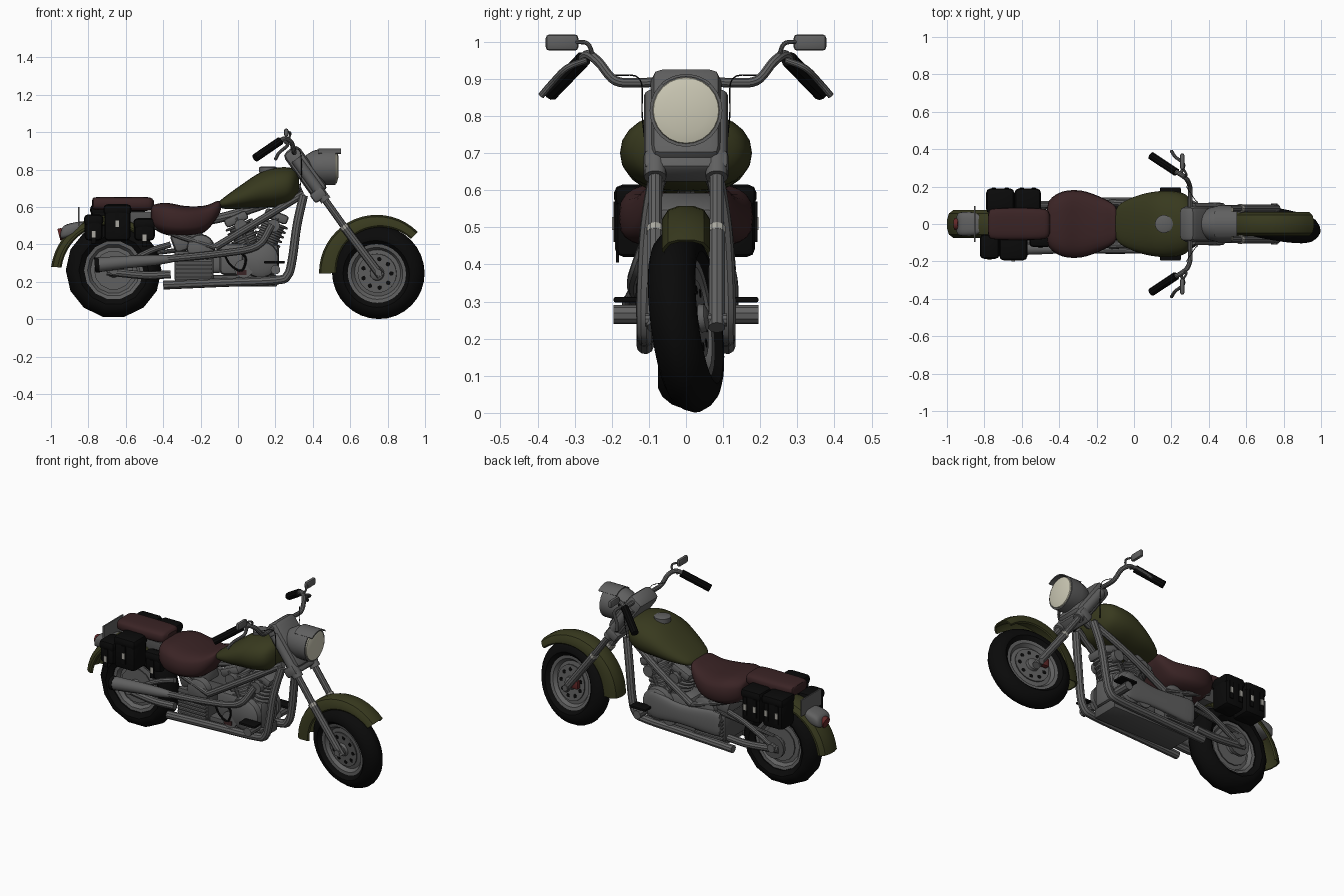
import bpy, bmesh
from math import sin, cos, pi, radians
from mathutils import Vector, Matrix

cube = bpy.data.objects.get("Cube")
if cube:
    bpy.data.objects.remove(cube, do_unlink=True)


def material(name, *rgb):
    mat = bpy.data.materials.new(name)
    mat.use_nodes = True
    mat.diffuse_color = (*rgb, 1)
    mat.node_tree.nodes["Principled BSDF"].inputs["Base Color"].default_value = (*rgb, 1)
    return mat


steel = material("steel grey", .118, .118, .118)
iron = material("dark iron", .085, .085, .085)
olive = material("olive paint", .039, .041, .013)
leather = material("brown leather", .042, .017, .018)
black = material("black rubber", .003, .003, .003)
glass = material("cream glass", .6, .58, .46)
bright = material("bright metal", .4, .39, .35)
red = material("red lens", .12, .02, .02)
parts = []


def finish(name, bm, mat):
    bmesh.ops.recalc_face_normals(bm, faces=bm.faces[:])
    mesh = bpy.data.meshes.new(name)
    bm.to_mesh(mesh)
    bm.free()
    mesh.materials.append(mat)
    obj = bpy.data.objects.new(name, mesh)
    bpy.context.collection.objects.link(obj)
    parts.append(obj)
    return obj


def loft(name, rings, mat, closed=False):
    """Skin a row of closed rings, capped unless the row itself closes."""
    bm = bmesh.new()
    rows = [[bm.verts.new(p) for p in ring] for ring in rings]
    pairs = list(zip(rows, rows[1:])) + ([(rows[-1], rows[0])] if closed else [])
    for a, b in pairs:
        for i in range(len(a)):
            bm.faces.new((a[i - 1], a[i], b[i], b[i - 1]))
    if not closed:
        bm.faces.new(rows[0])
        bm.faces.new(rows[-1])
    return finish(name, bm, mat)


def spline(points, steps=5):
    p = [Vector(q) for q in points]
    if len(p) < 3:
        return p
    p = [p[0] * 2 - p[1]] + p + [p[-1] * 2 - p[-2]]
    out = []
    for a, b, c, d in zip(p, p[1:], p[2:], p[3:]):
        for i in range(steps):
            t = i / steps
            out.append((b * 2 + (c - a) * t + (a * 2 - b * 5 + c * 4 - d) * t * t
                        + (b * 3 - a - c * 3 + d) * t ** 3) * .5)
    return out + [p[-2]]


def tube(name, points, radius, mat=steel, sides=10):
    """Round sweep; a list of radii gives a turned shape."""
    turned = isinstance(radius, list)
    path = [Vector(p) for p in points] if turned else spline(points)
    radii = radius if turned else [radius] * len(path)
    rings, u = [], None
    for i, p in enumerate(path):
        t = (path[min(i + 1, len(path) - 1)] - path[max(i - 1, 0)]).normalized()
        u = t.orthogonal().normalized() if u is None else (u - t * u.dot(t)).normalized()
        v = t.cross(u)
        rings.append([p + (u * cos(k * 2 * pi / sides) + v * sin(k * 2 * pi / sides)) * radii[i]
                      for k in range(sides)])
    return loft(name, rings, mat)


def finned(name, a, b, count, wide, narrow):
    a, b = Vector(a), Vector(b)
    points, radii = [], []
    for i in range(count):
        for f, r in ((.02, narrow), (.1, wide), (.5, wide), (.58, narrow)):
            points.append(a.lerp(b, (i + f) / count))
            radii.append(r)
    return tube(name, points, radii, steel, 16)


def box(name, centre, size, mat=steel, bevel=.01, tilt=0):
    bm = bmesh.new()
    bmesh.ops.create_cube(bm, size=1)
    bmesh.ops.scale(bm, vec=size, verts=bm.verts[:])
    if bevel:
        bmesh.ops.bevel(bm, geom=bm.edges[:], offset=bevel, segments=2, profile=.5, affect='EDGES')
    bm.transform(Matrix.Translation(centre) @ Matrix.Rotation(radians(tilt), 4, 'Y'))
    return finish(name, bm, mat)


def body(name, sections, mat, power=.8, sides=24):
    """Rounded shape along x from (x, low, high, half width) sections."""
    def bend(c):
        return abs(c) ** power * (1 if c > 0 else -1)
    rings = []
    for x, low, high, half in spline(sections, 4):
        rings.append([(x, half * bend(cos(k * 2 * pi / sides)),
                       (low + high) / 2 + (high - low) / 2 * bend(sin(k * 2 * pi / sides)))
                      for k in range(sides)])
    return loft(name, rings, mat)


def fender(name, cx, cz, start, end, outer, inner, half):
    """Arched guard; both radii run from a start value to an end value."""
    rings = []
    for i in range(19):
        f = i / 18
        a = radians(start + (end - start) * f)
        r0 = inner[0] + (inner[1] - inner[0]) * f
        r1 = outer[0] + (outer[1] - outer[0]) * f
        arch = [(half, r0), (half, r1 - .035), (half * .75, r1 - .01), (half * .3, r1)]
        arch += [(-y, r) for y, r in reversed(arch)]
        arch += [(y * .9, r - .008) for y, r in reversed(arch)]
        rings.append([(cx + r * cos(a), y, cz + r * sin(a)) for y, r in arch])
    return loft(name, rings, olive)


def wheel(name, place, radius, half, sides, holes):
    def lathe(part, profile, mat, closed=False):
        rings = [[(r * cos(k * 2 * pi / sides), y, r * sin(k * 2 * pi / sides))
                  for k in range(sides)] for y, r in profile]
        loft(name + part, rings, mat, closed).matrix_world = place
    side = [(half * .7, .158), (half, radius - .07), (half, radius - .055),
            (half * .85, radius - .032), (half * .5, radius - .01), (half * .12, radius)]
    lathe("_tyre", side + [(-y, r) for y, r in reversed(side)], black, True)
    rim = [(.062, .02), (.055, .035), (.03, .042), (.022, .125), (.042, .14), (.046, .165)]
    lathe("_rim", rim + [(-y, r) for y, r in reversed(rim)], steel)
    for s in (-1, 1):
        lathe("_brake_disc", [(s * .034, .105), (s * .04, .105)], steel)
        for k in range(holes):
            a = k * 2 * pi / holes
            x, z = .078 * cos(a), .078 * sin(a)
            tube(name + "_disc_hole", [(x, s * .039, z), (x, s * .042, z)], .012, black, 8).matrix_world = place


# Wheels, the front one turned a little on the steering axis
steer = Matrix.Rotation(radians(-12), 4, Vector((-.58, 0, .81)))
wheel("front_wheel", Matrix.Translation((.75, 0, .25)) @ steer, .25, .064, 32, 9)
wheel("rear_wheel", Matrix.Translation((-.665, 0, .262)), .256, .075, 14, 0)
fender("front_fender", .745, .25, 45, 181, (.306, .312), (.262, .225), .064)
fender("rear_fender", -.665, .262, 50, 177, (.272, .335), (.23, .287), .075)

# Tank and seats
body("fuel_tank", [(-.1, .6, .63, .07), (-.07, .59, .655, .11), (.02, .59, .72, .152),
                   (.12, .595, .785, .174), (.21, .6, .81, .176), (.28, .62, .81, .155),
                   (.315, .66, .79, .1), (.325, .69, .75, .04)], olive, .9)
tube("tank_cap", [(.16, 0, .785), (.16, 0, .812), (.16, 0, .817)], [.048, .048, .035], steel, 20)
body("saddle", [(-.465, .53, .59, .07), (-.45, .485, .612, .13), (-.38, .45, .622, .174),
                (-.28, .445, .605, .178), (-.18, .465, .607, .145), (-.11, .545, .632, .105),
                (-.09, .59, .625, .07)], leather, .64)
body("pillion_seat", [(-.78, .595, .635, .05), (-.76, .585, .652, .08), (-.62, .58, .653, .085),
                      (-.48, .58, .652, .08), (-.45, .595, .635, .05)], leather, .6)
box("seat_base", (-.46, 0, .53), (.5, .1, .09), iron)

# Saddlebags with lids, straps and buckles
near_bags = ((-.772, .095, .55, .182), (-.645, .14, .605, .19), (-.5, .11, .53, .12))
far_bags = ((-.715, .14, .605, .186), (-.568, .13, .605, .186))
for s, side, bags in ((-1, "near", near_bags), (1, "far", far_bags)):
    for x, wide, top, edge in bags:
        y, depth = s * (edge + .06) / 2, edge - .06
        box(side + "_bag", (x, y, (top + .42) / 2), (wide, depth, top - .42), black, .022)
        box(side + "_bag_lid", (x, y, top - .02), (wide + .01, depth + .008, .06), black, .022)
        for strap in ([-.25, .25] if s > 0 else [0]):
            at = x + strap * wide
            box(side + "_bag_strap", (at, s * (edge + .002), top - .09), (.025, .008, .11), black, 0)
            box(side + "_bag_buckle", (at, s * (edge + .007), top - .095), (.02, .005, .035), bright, 0)

# Tail lamp and plate
body("tail_lamp", [(-.95, .435, .46, .04), (-.93, .43, .5, .062), (-.86, .445, .52, .062),
                   (-.81, .49, .52, .045)], steel, .6)
tube("tail_lens", [(-.935, 0, .458), (-.958, 0, .452)], .032, red, 14)
box("tail_plate", (-.852, 0, .55), (.008, .19, .1), steel, 0)

# Steering head, headlight and visor
box("fork_shroud", (.36, 0, .79), (.1, .19, .29), steel, .03, -35.6)
box("lower_clamp", (.43, 0, .665), (.08, .23, .06), steel, .015, -35.6)
tube("headlight_shell", [(.36, 0, .815), (.4, 0, .815), (.45, 0, .815), (.522, 0, .815)],
     [.06, .085, .098, .098], steel, 24)
tube("headlight_lens", [(.515, 0, .815), (.528, 0, .815), (.536, 0, .815)], [.092, .088, .06], glass, 24)
arc = [radians(50 + 8 * k) for k in range(11)]
loft("headlight_visor", [[(x, r * cos(a), .81 + r * sin(a)) for r, way in ((.103, 1), (.096, -1))
                          for a in arc[::way]] for x in (.43, .552)], steel)

# Everything that stands on both sides
for s, side in ((-1, "near"), (1, "far")):
    tube(side + "_fork_cover", [(.31, s * .083, .855), (.47, s * .083, .635)], .03, steel, 14)
    tube(side + "_fork_leg", [(.45, s * .083, .66), (.6, s * .083, .45)], .019)
    tube(side + "_fork_slider", [(.57, s * .083, .49), (.765, s * .083, .23)], .023)
    tube(side + "_fork_ring", [(.562, s * .083, .5), (.574, s * .083, .484)], .024, bright)
    tube(side + "_front_axle", [(.75, s * .03, .25), (.75, s * .11, .25)], .018)
    tube(side + "_handlebar", [(.3, 0, .895), (.3, s * .12, .89), (.3, s * .19, .895),
                               (.285, s * .235, .945), (.25, s * .265, .965), (.21, s * .285, .945)], .013)
    tube(side + "_grip", [(.225, s * .277, .953), (.092, s * .365, .862)], .022, black)
    tube(side + "_lever", [(.25, s * .27, .95), (.265, s * .32, .93), (.22, s * .36, .89),
                           (.2, s * .39, .855)], .009)
    tube(side + "_mirror_stem", [(.27, s * .25, .96), (.28, s * .265, .995), (.26, s * .3, 1)], .006)
    box(side + "_mirror", (.258, s * .334, .998), (.022, .088, .044), steel, .01)
    tube(side + "_cable", [(.28, s * .2, .91), (.33, s * .125, .9), (.34, s * .118, .8),
                           (.33, s * .105, .68)], .002, black, 6)
    tube(side + "_down_tube", [(.35, s * .075, .66), (.315, s * .1, .5), (.29, s * .11, .32),
                               (.265, s * .11, .235), (.2, s * .11, .208), (-.1, s * .11, .195),
                               (-.4, s * .11, .182)], .024)
    tube(side + "_diagonal_tube", [(.35, s * .06, .67), (.12, s * .1, .53), (-.12, s * .115, .385)], .02)
    tube(side + "_rear_tube", [(-.12, s * .115, .385), (-.3, s * .1, .44), (-.45, s * .095, .5)], .016)
    tube(side + "_swingarm", [(-.7, s * .095, .255), (-.5, s * .1, .235), (-.36, s * .1, .24)], .022)
    tube(side + "_swingarm_brace", [(-.66, s * .095, .262), (-.48, s * .1, .36), (-.36, s * .1, .4)], .016)
    tube(side + "_rear_axle", [(-.665, s * .03, .262), (-.665, s * .125, .262)], .025)
    tube(side + "_foot_peg", [(.2, s * .1, .265), (.2, s * .195, .265)], .026)
    box(side + "_footboard", (.195, s * .16, .305), (.11, .07, .014), black, .004)
    # Engine side covers
    tube(side + "_crank_cover", [(.12, s * .08, .32), (.12, s * .115, .32), (.12, s * .13, .32)],
         [.1, .095, .07], steel, 20)
    tube(side + "_cam_cover", [(.03, s * .08, .27), (.03, s * .125, .27)], .05, steel, 16)
    tube(side + "_clutch_cover", [(-.2, s * .07, .38), (-.2, s * .11, .38), (-.2, s * .12, .38)],
         [.075, .07, .05], steel, 18)
    for k in range(6):
        box(side + "_gearbox_rib", (-.235, s * .112, .225 + k * .022), (.19, .016, .01), steel, 0)
    for x, lean in ((.015, -.09), (.19, .07)):
        tube(side + "_pushrod", [(.1 + lean * .3, s * .075, .37), (x + lean * .3, s * .07, .54)], .01)
        tube(side + "_intake", [(x, s * .04, .5), (x, s * .1, .5)], .034, steel, 14)

# Engine and gearbox
box("gearbox", (-.235, 0, .285), (.21, .21, .16), iron, .012)
box("crankcase", (.06, 0, .32), (.32, .16, .17), steel, .03)
box("sump", (-.06, 0, .205), (.54, .17, .06), iron, .008)
box("oil_tank", (-.27, 0, .43), (.17, .17, .11), steel, .025, -20)
finned("rear_cylinder", (.07, 0, .36), (.0, 0, .52), 7, .078, .06)
finned("front_cylinder", (.13, 0, .36), (.2, 0, .53), 7, .078, .06)
box("rear_cylinder_head", (-.01, 0, .535), (.13, .15, .05), steel, .015, -24)
box("front_cylinder_head", (.205, 0, .55), (.13, .15, .05), steel, .015, 22)
tube("backbone", [(.34, 0, .7), (.1, 0, .6), (-.15, 0, .53), (-.45, 0, .5)], .025)
tube("wiring", [(-.08, -.12, .36), (-.04, -.128, .29), (.02, -.13, .26), (.04, -.13, .33),
                (-.02, -.125, .37)], .006, black, 6)
box("brake_caliper", (.7, .075, .275), (.045, .03, .05), red, .006)
box("timing_badge", (.02, -.127, .25), (.05, .006, .025), leather, 0)

# Exhaust and the drive cover opposite
tube("exhaust_pipe", [(.18, -.09, .5), (.1, -.13, .39), (-.1, -.14, .35), (-.42, -.132, .318)], .02)
tube("silencer", [(-.36, -.132, .322), (-.44, -.132, .316), (-.6, -.132, .305), (-.755, -.132, .29)],
     [.02, .028, .034, .04], steel, 14)
tube("silencer_mouth", [(-.742, -.132, .291), (-.766, -.132, .289)], .041, black, 14)
body("drive_cover", [(-.32, .27, .36, .01), (-.29, .24, .39, .02), (-.05, .25, .37, .022),
                     (.13, .24, .4, .02), (.18, .28, .36, .01)], steel).location.y = .12
tube("drive_belt", [(-.665, .09, .325), (-.28, .09, .375)], .012, iron)
tube("rear_pulley", [(-.665, .08, .262), (-.665, .1, .262)], .07, iron, 18)

# Smooth shading with crisp edges
bpy.ops.object.select_all(action='DESELECT')
for obj in parts:
    obj.select_set(True)
bpy.context.view_layer.objects.active = parts[0]
bpy.ops.object.shade_smooth_by_angle(angle=radians(35))
